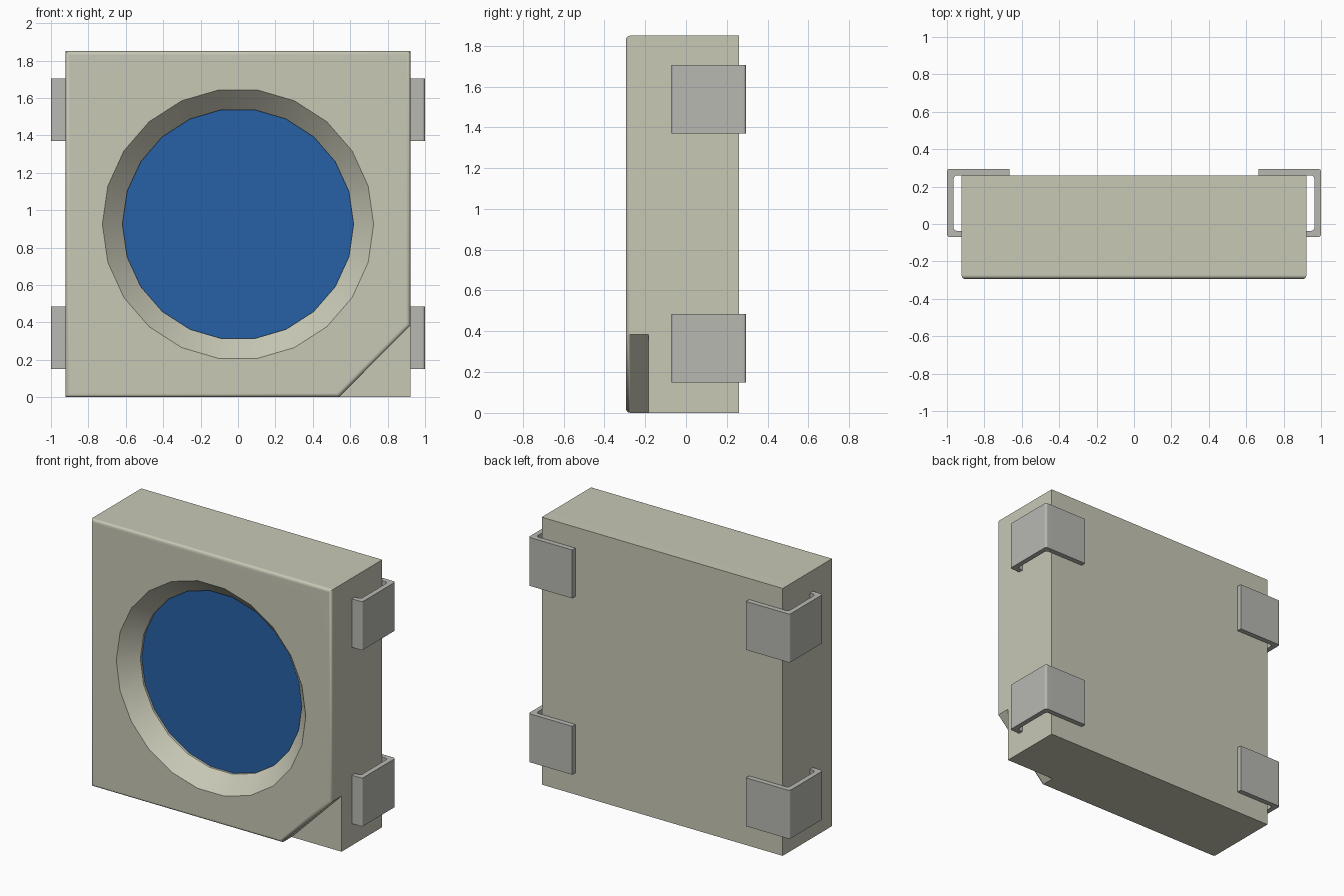
import bpy, bmesh, math
from mathutils import Vector

if "Cube" in bpy.data.objects:
    bpy.data.objects.remove(bpy.data.objects["Cube"])

W, H = 0.922, 1.85             # half width, height
FRONT, STEP, BACK = -0.295, -0.185, 0.26
SIDES = 22


def material(name, rgb):
    m = bpy.data.materials.new(name)
    m.diffuse_color = (*rgb, 1)
    m.use_nodes = True
    m.node_tree.nodes["Principled BSDF"].inputs["Base Color"].default_value = m.diffuse_color
    return m


def finish(name, bm, mat=None):
    bmesh.ops.recalc_face_normals(bm, faces=bm.faces)
    me = bpy.data.meshes.new(name)
    bm.to_mesh(me)
    bm.free()
    ob = bpy.data.objects.new(name, me)
    bpy.context.collection.objects.link(ob)
    if mat:
        me.materials.append(mat)
    return ob


def activate(ob):
    bpy.ops.object.select_all(action='DESELECT')
    ob.select_set(True)
    bpy.context.view_layer.objects.active = ob


def smooth(ob):
    activate(ob)
    bpy.ops.object.shade_smooth_by_angle(angle=math.radians(35))
    ob.modifiers.new("weighted", 'WEIGHTED_NORMAL').keep_sharp = True


def lathe(name, profile, mat=None):
    """Closed turned solid about the y axis through the body centre; profile is (radius, y)."""
    bm = bmesh.new()
    rings = []
    for r, y in profile:
        angles = [2 * math.pi * i / SIDES for i in range(SIDES)]
        rings.append([bm.verts.new((r * math.cos(a), y, H / 2 + r * math.sin(a))) for a in angles])
    for a, b in zip(rings, rings[1:]):
        for i in range(SIDES):
            j = (i + 1) % SIDES
            bm.faces.new((a[i], a[j], b[j], b[i]))
    bm.faces.new(rings[0])
    bm.faces.new(rings[-1])
    return finish(name, bm, mat)


cream = material("cream_plastic", (0.58, 0.58, 0.47))
blue = material("blue_lens", (0.02, 0.12, 0.39))
metal = material("grey_metal", (0.48, 0.48, 0.45))

# Housing: block with a stepped triangular notch at the lower right front
bm = bmesh.new()
V = lambda x, y, z: bm.verts.new((x, y, z))
A, B, C = V(-W, FRONT, 0), V(0.54, FRONT, 0), V(W, FRONT, 0.385)
D, E = V(W, FRONT, H), V(-W, FRONT, H)
Bm, Cm, K = V(0.54, STEP, 0), V(W, STEP, 0.385), V(W, STEP, 0)
a, k, d, e = V(-W, BACK, 0), V(W, BACK, 0), V(W, BACK, H), V(-W, BACK, H)
front = bm.faces.new((A, B, C, D, E))
for f in ((B, Bm, Cm, C), (Bm, K, Cm), (A, a, k, K, Bm, B), (K, k, d, D, C, Cm),
          (E, D, d, e), (A, E, e, a), (a, e, d, k)):
    bm.faces.new(f)
bmesh.ops.recalc_face_normals(bm, faces=bm.faces)
bmesh.ops.bevel(bm, geom=list(front.edges), offset=0.022, segments=3,
                profile=0.5, affect='EDGES')
body = finish("housing", bm, cream)

# Conical recess cut into the front
cutter = lathe("recess_cutter", [(0.774, FRONT - 0.05), (0.618, STEP), (0.618, -0.15)], cream)
cutter.hide_render = True
mod = body.modifiers.new("recess", 'BOOLEAN')
mod.operation, mod.solver, mod.object = 'DIFFERENCE', 'EXACT', cutter
activate(body)
bpy.ops.object.modifier_apply(modifier=mod.name)
bpy.data.objects.remove(cutter)
smooth(body)

# Lens disc at the bottom of the recess
lathe("lens", [(0.618, -0.17), (0.618, -0.14)], blue)

# Bent metal contacts: rounded C-shaped profile (x, y, corner radius)
PROFILE = [(0.91, -0.07, 0), (1.0, -0.07, 0.015), (1.0, 0.295, 0.015), (0.665, 0.295, 0),
           (0.665, 0.26, 0), (0.965, 0.26, 0.02), (0.965, -0.037, 0.02), (0.91, -0.037, 0)]


def rounded(profile, steps=4):
    out = []
    n = len(profile)
    for i, (x, y, r) in enumerate(profile):
        p = Vector((x, y))
        if r == 0:
            out.append(p)
            continue
        d1 = (Vector(profile[i - 1][:2]) - p).normalized()
        d2 = (Vector(profile[(i + 1) % n][:2]) - p).normalized()
        c = p + r * (d1 + d2)
        for s in range(steps + 1):
            t = math.pi / 2 * s / steps
            out.append(c - r * (d2 * math.cos(t) + d1 * math.sin(t)))
    return out


def contact(name, side, z0, z1):
    bm = bmesh.new()
    face = bm.faces.new([bm.verts.new((side * p.x, p.y, z0)) for p in rounded(PROFILE)])
    ext = bmesh.ops.extrude_face_region(bm, geom=[face], use_keep_orig=True)
    top = [v for v in ext["geom"] if isinstance(v, bmesh.types.BMVert)]
    bmesh.ops.translate(bm, verts=top, vec=(0, 0, z1 - z0))
    smooth(finish(name, bm, metal))


for side, sname in ((-1, "left"), (1, "right")):
    for z0, z1, level in ((0.15, 0.485, "lower"), (1.37, 1.705, "upper")):
        contact(f"{level}_{sname}_contact", side, z0, z1)
